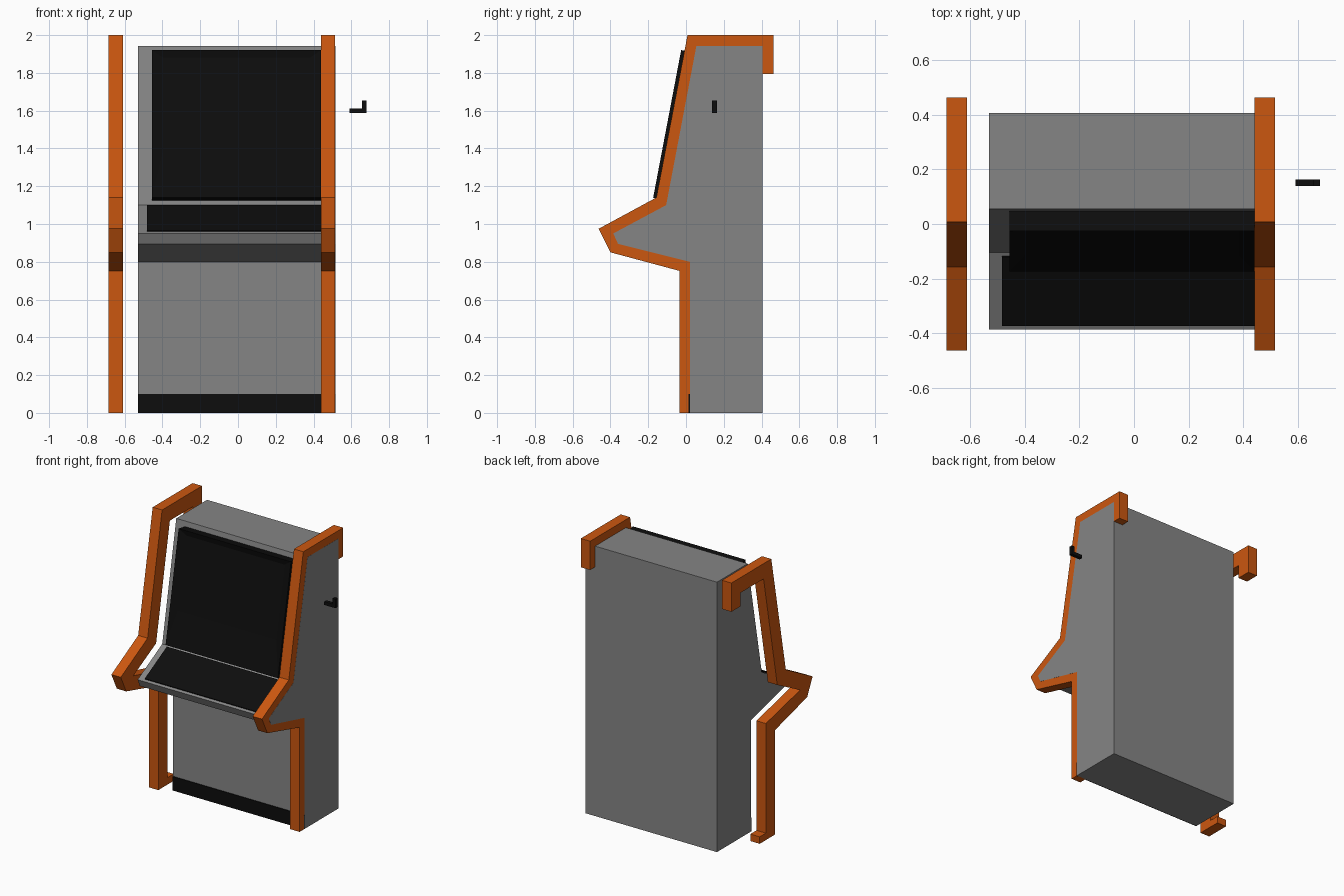
import bpy, bmesh
from mathutils import Vector

cube = bpy.data.objects.get("Cube")
if cube:
    bpy.data.objects.remove(cube, do_unlink=True)


def material(name, rgb):
    m = bpy.data.materials.new(name)
    m.use_nodes = True
    m.diffuse_color = (*rgb, 1)
    m.node_tree.nodes["Principled BSDF"].inputs["Base Color"].default_value = (*rgb, 1)
    return m


GREY = material("cabinet grey", (0.235, 0.235, 0.235))
ORANGE = material("trim orange", (0.6, 0.095, 0.005))
BLACK = material("panel black", (0.004, 0.004, 0.004))


def prism(name, profile, x0, x1, mat, edit=None):
    """Extrude a (y, z) outline from x0 to x1."""
    bm = bmesh.new()
    face = bm.faces.new([bm.verts.new((x0, y, z)) for y, z in profile])
    ext = bmesh.ops.extrude_face_region(bm, geom=[face])
    verts = [v for v in ext["geom"] if isinstance(v, bmesh.types.BMVert)]
    bmesh.ops.translate(bm, verts=verts, vec=(x1 - x0, 0, 0))
    bmesh.ops.recalc_face_normals(bm, faces=bm.faces)
    if edit:
        edit(bm)
    mesh = bpy.data.meshes.new(name)
    bm.to_mesh(mesh)
    bm.free()
    mesh.materials.append(mat)
    obj = bpy.data.objects.new(name, mesh)
    bpy.context.collection.objects.link(obj)
    return obj


def slab(a, b, start, end, depth):
    """Outline of a slab lying on the slope a-b, between two fractions of it."""
    a, b = Vector(a), Vector(b)
    along = (b - a).normalized()
    out = Vector((-along.y, along.x)) * depth
    p, q = a.lerp(b, start), a.lerp(b, end)
    return [p, q, q + out, p + out]


# Cabinet body
NOSE, ELBOW, BROW = (-0.385, 0.95), (-0.105, 1.10), (0.055, 1.943)
LEFT, RIGHT = 0.515, -0.53
prism("cabinet_body",
      [(0.02, 0), (0.02, 0.80), (-0.36, 0.895), NOSE, ELBOW, BROW,
       (0.405, 1.943), (0.405, 0)], RIGHT, LEFT, GREY)

# Edge trim: a band following the cabinet outline, one per side
trim = [(-0.035, 0), (-0.035, 0.752), (-0.40, 0.85), (-0.462, 0.975),
        (-0.157, 1.14), (0.008, 2.0), (0.462, 2.0), (0.462, 1.793),
        (0.36, 1.793), (0.36, 1.89), (0.096, 1.89), (-0.06, 1.067),
        (-0.32, 0.931), (0.07, 0.839), (0.07, 0.05), (0.14, 0.05), (0.14, 0)]
prism("left_trim", trim, 0.44, LEFT - 0.0005, ORANGE)
prism("right_trim", trim, -0.685, -0.61, ORANGE)


# Screen surround with a recessed screen
def recess_screen(bm):
    out = Vector((0, -0.982, 0.187))
    up = Vector((0, 0.187, 0.982))
    front = max(bm.faces, key=lambda f: f.normal.dot(out))
    bmesh.ops.inset_region(bm, faces=[front], thickness=0.08)
    middle = front.calc_center_median()
    for v in front.verts:
        high = (v.co - middle).dot(up) > 0
        v.co += up * (0.02 if high else 0.19) - out * 0.015


prism("screen_surround", slab(ELBOW, BROW, 0.03, 0.957, 0.075),
      -0.455, 0.44, BLACK, recess_screen)

# Control panel and kick plate
prism("control_panel", slab(NOSE, ELBOW, 0.06, 0.955, 0.008), -0.482, 0.467, BLACK)
prism("kick_plate", [(0.014, 0), (0.014, 0.10), (0.021, 0.10), (0.021, 0)],
      RIGHT, LEFT + 0.0005, BLACK)


# Small angled bracket beside the cabinet
def box(y0, y1, z0, z1):
    return [(y0, z0), (y0, z1), (y1, z1), (y1, z0)]


prism("bracket_arm", box(0.138, 0.163, 1.588, 1.612), 0.59, 0.68, BLACK)
prism("bracket_tip", box(0.138, 0.163, 1.612, 1.653), 0.656, 0.68, BLACK)
